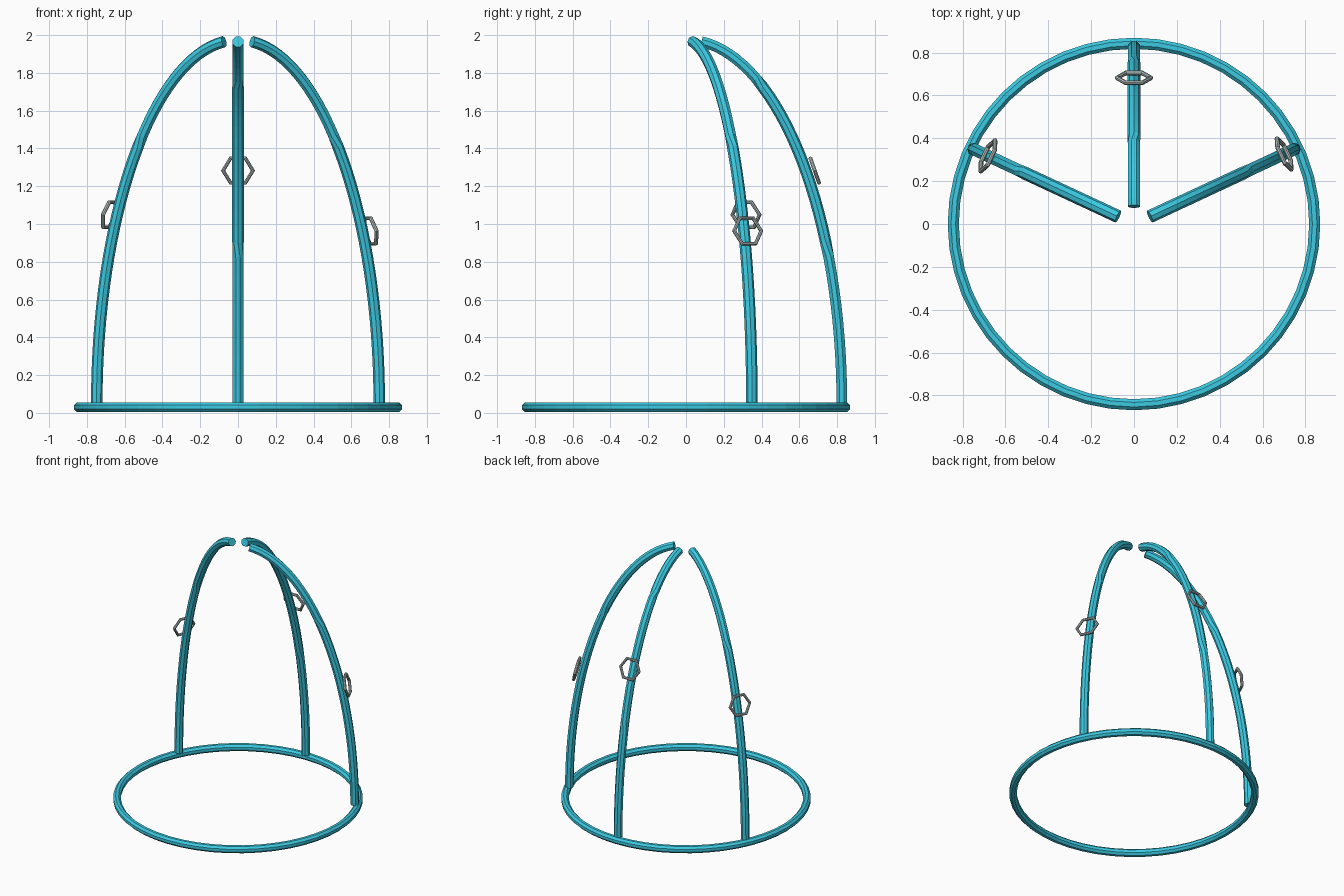
import bpy, bmesh, math
from mathutils import Vector

if "Cube" in bpy.data.objects:
    bpy.data.objects.remove(bpy.data.objects["Cube"])

def material(name, rgb):
    m = bpy.data.materials.new(name)
    m.diffuse_color = (*rgb, 1)
    m.use_nodes = True
    m.node_tree.nodes["Principled BSDF"].inputs["Base Color"].default_value = m.diffuse_color
    return m

teal = material("teal paint", (0.045, 0.59, 0.76))
steel = material("grey steel", (0.47, 0.55, 0.54))

SIDES = 8
BASE_R, BASE_Z, RISE = 0.825, 0.052, 1.923   # quarter-ellipse arch

def sweep(name, points, normals, radius, mat, closed=False, phases=None):
    """Sweep a polygon section along points; normals are the in-plane side directions."""
    bm = bmesh.new()
    n = len(points)
    rings = []
    for i, p in enumerate(points):
        if closed:
            tangent = points[(i + 1) % n] - points[i - 1]
        else:
            tangent = points[min(i + 1, n - 1)] - points[max(i - 1, 0)]
        u = normals[i].normalized()
        v = tangent.normalized().cross(u)
        phase = phases[i] if phases else math.pi / SIDES
        rings.append([bm.verts.new(p + radius * (u * math.cos(a) + v * math.sin(a)))
                      for a in (phase + 2 * math.pi * k / SIDES for k in range(SIDES))])
    for i in range(n if closed else n - 1):
        a, b = rings[i], rings[(i + 1) % n]
        for k in range(SIDES):
            j = (k + 1) % SIDES
            bm.faces.new((a[k], a[j], b[j], b[k]))
    if not closed:
        bm.faces.new(rings[0])
        bm.faces.new(rings[-1])
    bmesh.ops.recalc_face_normals(bm, faces=bm.faces)
    mesh = bpy.data.meshes.new(name)
    bm.to_mesh(mesh)
    bm.free()
    mesh.materials.append(mat)
    obj = bpy.data.objects.new(name, mesh)
    bpy.context.collection.objects.link(obj)
    return obj

def loop(name, centre, u, v, major, count, minor, mat):
    """Closed ring of tube in the plane of u and v."""
    dirs = [u * math.cos(2 * math.pi * k / count) + v * math.sin(2 * math.pi * k / count)
            for k in range(count)]
    return sweep(name, [centre + d * major for d in dirs], dirs, minor, mat, closed=True)

X, Y, Z = Vector((1, 0, 0)), Vector((0, 1, 0)), Vector((0, 0, 1))

# Base ring
loop("base_ring", Z * 0.03, X, Y, 0.843, 48, 0.028, teal)

def arch(name, angle, loop_z, twist_from, twist_to):
    out = Vector((math.cos(angle), math.sin(angle), 0))
    side = Z.cross(out)

    def point(t):
        return out * BASE_R * math.cos(t) + Z * (BASE_Z + RISE * math.sin(t))

    def normal(t):
        return (out * RISE * math.cos(t) + Z * BASE_R * math.sin(t)).normalized()

    # Curved leg from the ring to just short of the centre
    end = math.acos(0.082 / BASE_R)
    ts = [end * i / 32 for i in range(33)]
    points = [point(t) for t in ts]
    phases = [0 if twist_from < p.z < twist_to else math.pi / SIDES for p in points]
    sweep(name + "_arch", points, [normal(t) for t in ts], 0.0305, teal, phases=phases)

    # Six-sided wire loop resting on the outer face of the leg
    t = math.asin((loop_z - BASE_Z) / RISE)
    n = normal(t)
    loop(name + "_wire_loop", point(t) + n * 0.045, side, n.cross(side), 0.079, 6, 0.011, steel)

arch("back", math.radians(90), 1.268, 0.83, 1.75)
arch("right", math.radians(25), 0.953, 1.42, 3)
arch("left", math.radians(155), 1.038, 1.42, 3)
